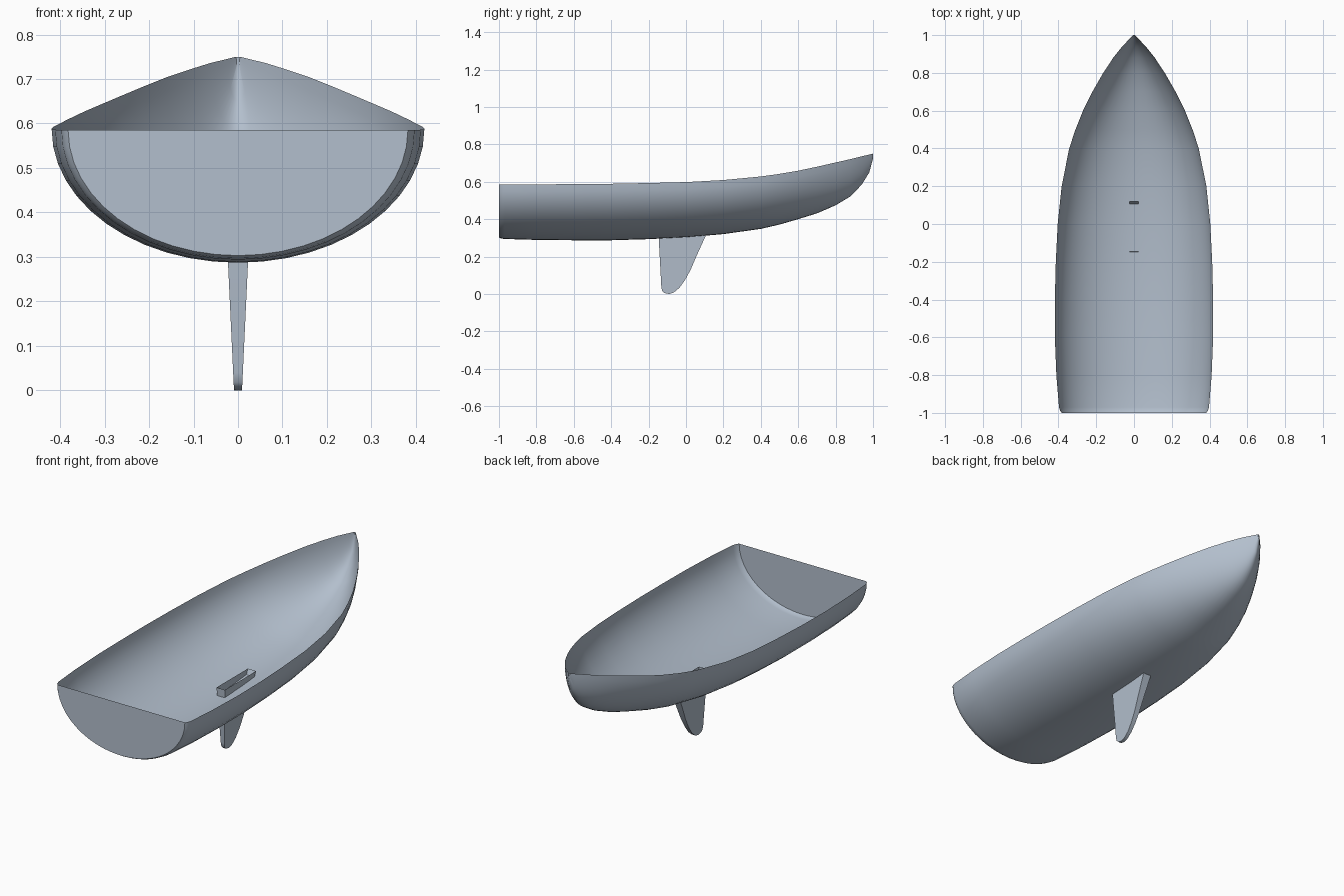
import bpy, bmesh, math

if "Cube" in bpy.data.objects:
    bpy.data.objects.remove(bpy.data.objects["Cube"])

mat = bpy.data.materials.new("blue_grey")
mat.diffuse_color = (0.45, 0.52, 0.61, 1)
mat.use_nodes = True
mat.node_tree.nodes["Principled BSDF"].inputs["Base Color"].default_value = mat.diffuse_color


def finish(bm, name, angle=35):
    bmesh.ops.recalc_face_normals(bm, faces=bm.faces)
    me = bpy.data.meshes.new(name)
    bm.to_mesh(me)
    bm.free()
    me.materials.append(mat)
    ob = bpy.data.objects.new(name, me)
    bpy.context.collection.objects.link(ob)
    bpy.ops.object.select_all(action='DESELECT')
    ob.select_set(True)
    bpy.context.view_layer.objects.active = ob
    bpy.ops.object.shade_smooth_by_angle(angle=math.radians(angle))
    return ob


# Hull stations: y, half beam at the sheer, keel line z, sheer z
STATIONS = [
    (-1.00, 0.382, 0.303, 0.585), (-0.99, 0.390, 0.297, 0.585),
    (-0.97, 0.397, 0.294, 0.585), (-0.80, 0.411, 0.289, 0.586),
    (-0.60, 0.419, 0.287, 0.587), (-0.40, 0.419, 0.287, 0.589),
    (-0.20, 0.414, 0.293, 0.593), (0.00, 0.404, 0.303, 0.598),
    (0.20, 0.383, 0.320, 0.609), (0.40, 0.343, 0.348, 0.628),
    (0.50, 0.310, 0.371, 0.642), (0.60, 0.270, 0.400, 0.659),
    (0.70, 0.220, 0.431, 0.680), (0.80, 0.163, 0.474, 0.703),
    (0.88, 0.110, 0.522, 0.721), (0.94, 0.062, 0.585, 0.736),
    (0.98, 0.024, 0.650, 0.745), (1.00, 0.004, 0.725, 0.750)]
N = 24

# Open hull skin lofted through half-elliptical ribs
bm = bmesh.new()
ribs = []
for y, w, zb, zs in STATIONS:
    ribs.append([bm.verts.new((-w * math.cos(math.pi * i / N), y,
                               zs - (zs - zb) * math.sin(math.pi * i / N)))
                 for i in range(N + 1)])
for a, b in zip(ribs, ribs[1:]):
    for i in range(N):
        bm.faces.new((a[i], a[i + 1], b[i + 1], b[i]))
bm.faces.new(ribs[0])    # flat transom
bm.faces.new(ribs[-1])   # stem
hull = finish(bm, "hull")

# Tapered keel fin, open at the top where it rises through the hull floor
PROFILE = [(0.12, 0.34), (0.105, 0.31), (0.055, 0.20), (0.025, 0.13),
           (-0.005, 0.075), (-0.035, 0.033), (-0.065, 0.008), (-0.09, 0.0),
           (-0.115, 0.005), (-0.128, 0.018), (-0.132, 0.04), (-0.148, 0.34)]
bm = bmesh.new()
sides = []
for s in (-1, 1):
    sides.append([bm.verts.new((s * (0.009 + 0.047 * z), y, z)) for y, z in PROFILE])
    bm.faces.new(sides[-1])
for i in range(len(PROFILE) - 1):
    bm.faces.new((sides[0][i], sides[0][i + 1], sides[1][i + 1], sides[1][i]))
keel = finish(bm, "keel_fin")
